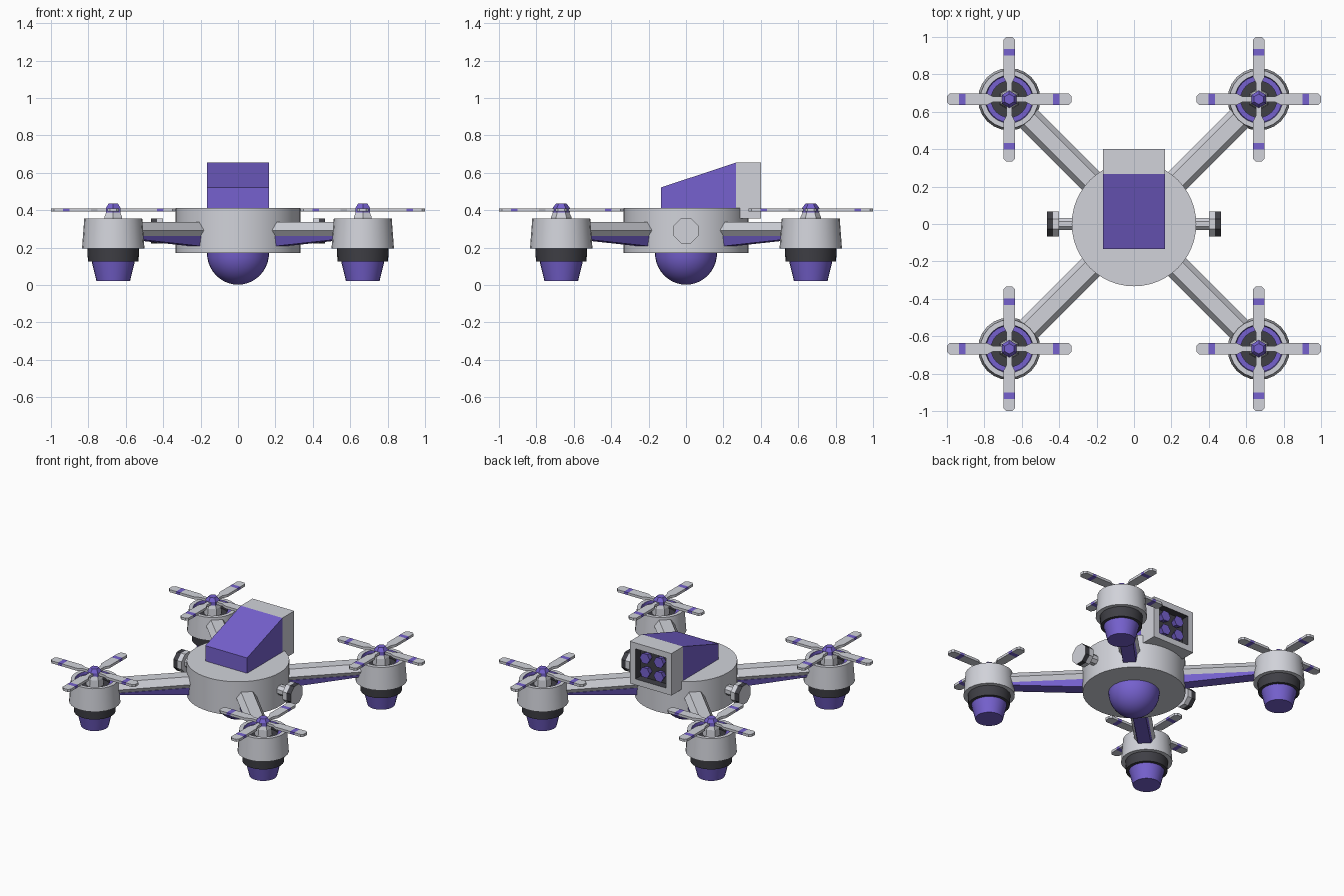
import bpy, bmesh
from math import pi, cos, sin, radians
from mathutils import Matrix, Vector

if "Cube" in bpy.data.objects:
    bpy.data.objects.remove(bpy.data.objects["Cube"])


def material(name, rgb):
    m = bpy.data.materials.new(name)
    m.diffuse_color = (*rgb, 1)
    m.use_nodes = True
    m.node_tree.nodes["Principled BSDF"].inputs["Base Color"].default_value = m.diffuse_color
    return m


LIGHT = material("light_grey", (0.64, 0.65, 0.70))
DARK = material("dark_grey", (0.05, 0.05, 0.06))
PURPLE = material("purple", (0.18, 0.12, 0.62))
MATS = [LIGHT, DARK, PURPLE]
L, D, P = 0, 1, 2


def finish(name, bm, matrix=None, smooth=False):
    if matrix:
        bm.transform(matrix)
    bmesh.ops.recalc_face_normals(bm, faces=bm.faces)
    me = bpy.data.meshes.new(name)
    for f in bm.faces:
        f.smooth = smooth
    bm.to_mesh(me)
    bm.free()
    for m in MATS:
        me.materials.append(m)
    if smooth:
        me.set_sharp_from_angle(angle=radians(30))
    ob = bpy.data.objects.new(name, me)
    bpy.context.collection.objects.link(ob)
    return ob


def lathe(name, profile, mats, sides, matrix=None, smooth=False, turn=0.0):
    """Revolve (radius, z) points around z; one material per profile segment."""
    bm = bmesh.new()
    rings = []
    for r, z in profile:
        if r < 1e-6:
            rings.append([bm.verts.new((0, 0, z))] * sides)
        else:
            rings.append([bm.verts.new((r * cos(turn + 2 * pi * i / sides),
                                        r * sin(turn + 2 * pi * i / sides), z)) for i in range(sides)])
    for k, m in enumerate(mats):
        a, b = rings[k], rings[k + 1]
        for i in range(sides):
            j = (i + 1) % sides
            f = bm.faces.new(dict.fromkeys([a[i], a[j], b[j], b[i]]))
            f.material_index = m
    return finish(name, bm, matrix, smooth)


def loft(name, sections, mats, matrix=None):
    """Join equal-length rings of points, with end caps; one material per span."""
    bm = bmesh.new()
    rings = [[bm.verts.new(p) for p in s] for s in sections]
    n = len(rings[0])
    for k, m in enumerate(mats):
        for i in range(n):
            j = (i + 1) % n
            bm.faces.new([rings[k][i], rings[k][j], rings[k + 1][j], rings[k + 1][i]]).material_index = m
    bm.faces.new(rings[0]).material_index = mats[0]
    bm.faces.new(rings[-1]).material_index = mats[-1]
    return finish(name, bm, matrix)


# Central hull and belly dome
lathe("hull", [(0, .172), (.333, .172), (.333, .412), (0, .412)], [L] * 3, 48, smooth=True)
dome = [(.166 * sin(a), .172 - .17 * cos(a)) for a in [pi / 2 * i / 10 for i in range(11)]]
lathe("belly_dome", dome, [P] * 10, 32, smooth=True)

# Sloped purple cowl on top of the hull
profile = [(-.133, .40), (-.133, .522), (.267, .655), (.267, .40)]
loft("cowl", [[(x, y, z) for y, z in profile] for x in (-.165, .165)], [P])

# Rear box with a recessed dark panel
def rect(w, h, y):
    return [(sx * w, y, .505 + sz * h) for sx, sz in ((-1, -1), (1, -1), (1, 1), (-1, 1))]

box = loft("rear_box", [rect(.165, .15, .267), rect(.165, .15, .40),
                        rect(.12, .108, .40), rect(.12, .108, .345)], [L, L, D])

# Four small nozzles in the rear panel
for sx in (-1, 1):
    for sz in (-1, 1):
        lathe("rear_nozzle", [(.028, 0), (.04, .045), (0, .045)], [P, P], 6,
              Matrix.Translation((sx * .055, .343, .505 + sz * .05)) @ Matrix.Rotation(-pi / 2, 4, 'X'))

# Octagonal side knobs
for s in (-1, 1):
    lathe("side_knob", [(.036, .30), (.036, .40), (.072, .40), (.072, .432), (.072, .465), (0, .465)],
          [L, L, L, D, L], 8,
          Matrix.Translation((0, 0, .29)) @ Matrix.Rotation(s * pi / 2, 4, 'Y'), turn=pi / 8)

# Arms, rotor pods and propellers at the four corners
POD = [(0, .022), (.09, .022), (.115, .125), (.135, .125), (.139, .195), (.167, .195), (.155, .355),
       (.128, .355), (.124, .335), (.097, .335), (.097, .312), (0, .312)]
POD_MATS = [P, P, D, D, L, L, L, P, P, D, D]
OUTLINE = [(.02, .014), (.085, .014), (.12, .032), (.235, .032), (.268, .032), (.318, .032), (.333, .017)]
BLADE_MATS = [L, L, L, P, L, L]
HEX = [(-.038, .337), (.038, .337), (.068, .293), (.038, .25), (-.038, .25), (-.068, .293)]

for k in range(4):
    ang = pi / 4 + k * pi / 2
    turn = Matrix.Rotation(ang, 4, 'Z')
    corner = Matrix.Translation(Vector((.667 * (1 if cos(ang) > 0 else -1),
                                        .667 * (1 if sin(ang) > 0 else -1), 0)))
    loft("arm", [[(x, y, z) for y, z in HEX] for x in (.27, .80)], [L], turn)

    # Purple keel tapering towards the pod
    keel = [[(x, -.05, .262), (x, .05, .262), (x, .042, zb), (x, -.042, zb)]
            for x, zb in ((.27, .204), (.80, .245))]
    loft("arm_keel", keel, [P], turn)

    lathe("rotor_pod", POD, POD_MATS, 24, corner, smooth=True)
    lathe("rotor_hub", [(.058, .31), (.054, .365), (.036, .405), (0, .405)], [L] * 3, 6, corner, turn=pi / 6)
    lathe("hub_cap", [(0, .388), (.046, .388), (.046, .412), (.028, .436), (0, .436)], [P] * 4, 6,
          corner, turn=pi / 6)
    for b in range(4):
        sections = [[(x, -w, .392), (x, w, .392), (x, w, .41), (x, -w, .41)] for x, w in OUTLINE]
        loft("propeller_blade", sections, BLADE_MATS, corner @ Matrix.Rotation(b * pi / 2, 4, 'Z'))
